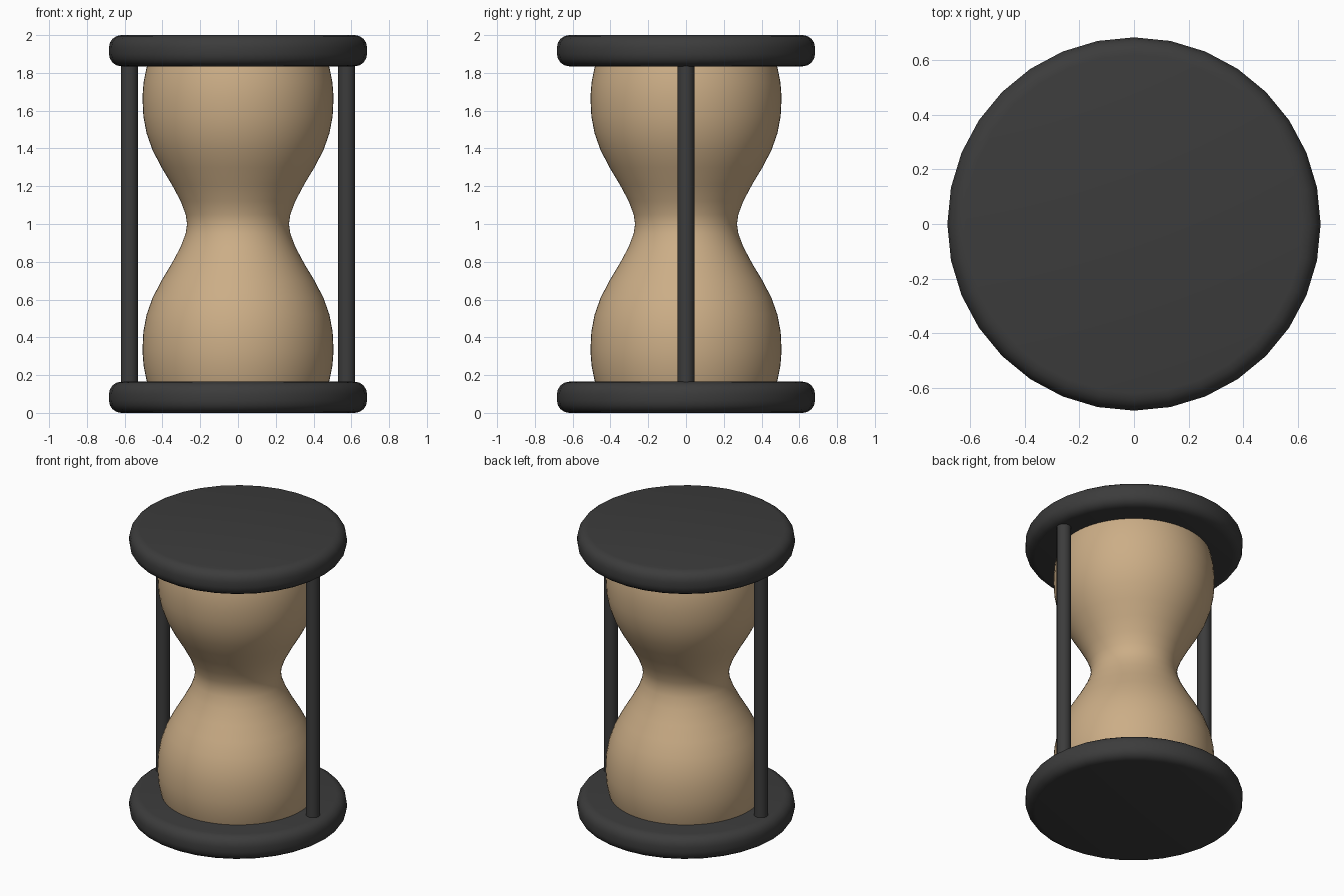
import bpy, bmesh
from math import cos, sin, pi

if "Cube" in bpy.data.objects:
    bpy.data.objects.remove(bpy.data.objects["Cube"])


def paint(obj, name, color):
    mat = bpy.data.materials.get(name) or bpy.data.materials.new(name)
    mat.diffuse_color = color
    mat.use_nodes = True
    mat.node_tree.nodes["Principled BSDF"].inputs["Base Color"].default_value = mat.diffuse_color
    obj.data.materials.append(mat)


def lathe(name, profile, sides):
    """Revolve (radius, z) points around z and cap both ends."""
    bm = bmesh.new()
    rings = [[bm.verts.new((r * cos(2 * pi * i / sides), r * sin(2 * pi * i / sides), z))
              for i in range(sides)] for r, z in profile]
    for low, high in zip(rings, rings[1:]):
        for i in range(sides):
            j = (i + 1) % sides
            bm.faces.new((low[i], low[j], high[j], high[i]))
    bm.faces.new(rings[0][::-1])
    bm.faces.new(rings[-1])
    mesh = bpy.data.meshes.new(name)
    bm.to_mesh(mesh)
    bm.free()
    obj = bpy.data.objects.new(name, mesh)
    bpy.context.collection.objects.link(obj)
    bpy.ops.object.select_all(action='DESELECT')
    obj.select_set(True)
    bpy.context.view_layer.objects.active = obj
    bpy.ops.object.shade_smooth_by_angle(angle=pi / 4)
    return obj


DARK = (0.045, 0.045, 0.045, 1)
SAND = (0.60, 0.42, 0.24, 1)
DISC_R, DISC_H, EDGE = 0.683, 0.165, 0.065

# Round end plates with rolled rims
arc = [k * pi / 8 for k in range(5)]
rim = [(DISC_R - EDGE + EDGE * sin(a), EDGE - EDGE * cos(a)) for a in arc]
rim += [(r, DISC_H - z) for r, z in reversed(rim)]
for name, z in (("base_plate", 0), ("top_plate", 2 - DISC_H)):
    plate = lathe(name, rim, 32)
    plate.location.z = z
    paint(plate, "dark_frame", DARK)

# Two upright posts
for name, x in (("left_post", -0.575), ("right_post", 0.575)):
    post = lathe(name, [(0.045, 0.15), (0.045, 1.85)], 16)
    post.location.x = x
    paint(post, "dark_frame", DARK)

# Waisted bulb, mirrored about the neck
half = [(0.475, 0.14), (0.486, 0.18), (0.50, 0.25), (0.506, 0.33), (0.501, 0.43),
        (0.484, 0.52), (0.452, 0.61), (0.405, 0.70), (0.351, 0.79), (0.303, 0.88),
        (0.277, 0.95)]
bulb = lathe("sand_bulb", half + [(0.27, 1.0)] + [(r, 2 - z) for r, z in reversed(half)], 64)
paint(bulb, "sand", SAND)
